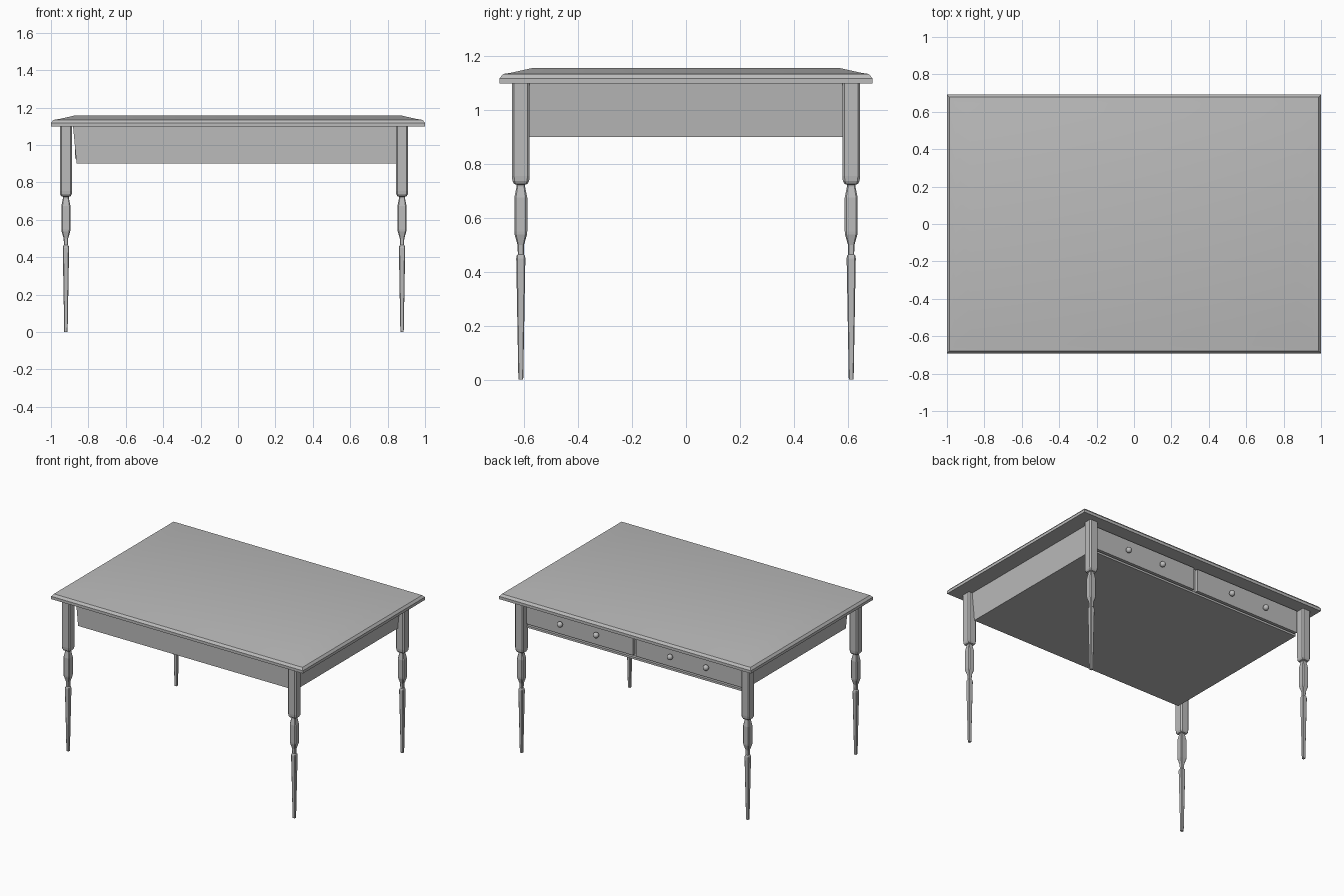
import bpy
import bmesh
import math

cube = bpy.data.objects.get("Cube")
if cube:
    bpy.data.objects.remove(cube, do_unlink=True)

grey = bpy.data.materials.new("plain_grey")
grey.use_nodes = True
COLOUR = (0.5, 0.5, 0.5, 1)
grey.diffuse_color = COLOUR
grey.node_tree.nodes["Principled BSDF"].inputs["Base Color"].default_value = COLOUR


def finish(bm, name, smooth=False):
    bmesh.ops.recalc_face_normals(bm, faces=bm.faces)
    mesh = bpy.data.meshes.new(name)
    bm.to_mesh(mesh)
    bm.free()
    mesh.materials.append(grey)
    obj = bpy.data.objects.new(name, mesh)
    bpy.context.collection.objects.link(obj)
    if smooth:
        bpy.ops.object.select_all(action="DESELECT")
        obj.select_set(True)
        bpy.context.view_layer.objects.active = obj
        bpy.ops.object.shade_smooth_by_angle(angle=math.radians(30))
    return obj


def rectangle(x0, x1, y0, y1):
    return [(x0, y0), (x1, y0), (x1, y1), (x0, y1)]


def loft(name, sections, smooth=False):
    """Join a stack of (outline, height) sections and cap both ends."""
    bm = bmesh.new()
    rings = [[bm.verts.new((x, y, z)) for x, y in outline] for outline, z in sections]
    for low, high in zip(rings, rings[1:]):
        for i in range(len(low)):
            j = (i + 1) % len(low)
            bm.faces.new((low[i], low[j], high[j], high[i]))
    bm.faces.new(rings[0][::-1])
    bm.faces.new(rings[-1])
    return finish(bm, name, smooth)


def box(name, x0, x1, y0, y1, z0, z1):
    outline = rectangle(x0, x1, y0, y1)
    return loft(name, [(outline, z0), (outline, z1)])


# Table top: square lip, small bevel, gently raised middle
top_steps = [(0, 1.098), (0, 1.118), (0.013, 1.134), (0.045, 1.139), (0.125, 1.157)]
loft("table_top", [(rectangle(i - 1, 1 - i, i - 0.692, 0.692 - i), z)
                   for i, z in top_steps], smooth=True)

# Legs: square stock with chamfered corners, stepped like turned work
LEG = [(0.009, 0), (0.017, 0.45), (0.015, 0.46), (0.011, 0.465), (0.012, 0.5),
       (0.023, 0.538), (0.024, 0.55), (0.024, 0.675), (0.016, 0.715),
       (0.016, 0.723), (0.025, 0.726), (0.031, 0.737), (0.033, 0.755), (0.033, 1.1)]


def chamfered_square(cx, cy, r):
    c = r * 0.75
    return [(cx + x, cy + y) for x, y in
            [(-c, -r), (c, -r), (r, -c), (r, c), (c, r), (-c, r), (-r, c), (-r, -c)]]


for side, x in (("left", 0.877), ("right", -0.92)):
    for end, y in (("front", -0.613), ("back", 0.613)):
        loft(f"{end}_{side}_leg", [(chamfered_square(x, y, r), z) for r, z in LEG])

# Apron body with sloping ends, and a thin ledge under the drawers
loft("apron", [(rectangle(-0.863, 0.863, -0.582, 0.58), 0.9),
               (rectangle(-0.882, 0.882, -0.582, 0.58), 1.1)])
box("drawer_ledge", -0.863, 0.863, 0.57, 0.6, 0.9, 0.915)

# Two drawer fronts on the back, each with two round knobs
for name, x0, x1 in (("left", 0.0, 0.845), ("right", -0.872, -0.03)):
    box(f"{name}_drawer_front", x0, x1, 0.57, 0.604, 0.928, 1.09)
    for n, along in enumerate((0.33, 0.67)):
        bm = bmesh.new()
        bmesh.ops.create_uvsphere(bm, u_segments=16, v_segments=8, radius=0.02)
        bmesh.ops.translate(bm, verts=bm.verts,
                            vec=(x0 + (x1 - x0) * along, 0.623, 1.005))
        finish(bm, f"{name}_drawer_knob_{n + 1}", smooth=True)
